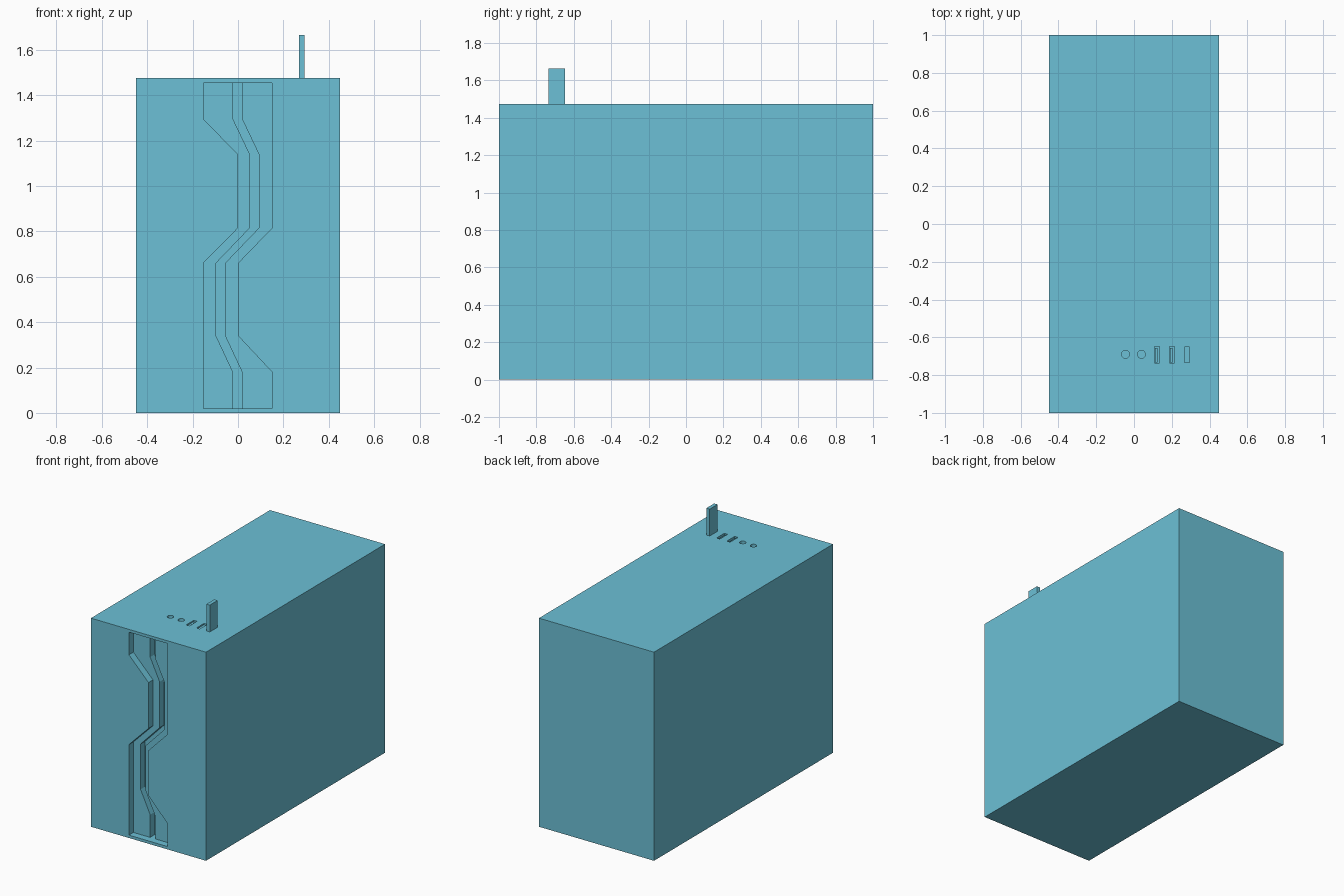
import bpy, bmesh, math

if "Cube" in bpy.data.objects:
    bpy.data.objects.remove(bpy.data.objects["Cube"])

W, D, H = 0.9, 2.0, 1.475
blue = bpy.data.materials.new("blue_casing")
blue.diffuse_color = (0.15, 0.53, 0.67, 1)
blue.use_nodes = True
blue.node_tree.nodes["Principled BSDF"].inputs["Base Color"].default_value = blue.diffuse_color


def finish(name, bm):
    bmesh.ops.recalc_face_normals(bm, faces=bm.faces)
    me = bpy.data.meshes.new(name)
    bm.to_mesh(me)
    bm.free()
    me.materials.append(blue)
    ob = bpy.data.objects.new(name, me)
    bpy.context.collection.objects.link(ob)
    return ob


def block(name, x0, x1, y0, y1, z0, z1):
    bm = bmesh.new()
    bmesh.ops.create_cube(bm, size=1)
    for v in bm.verts:
        v.co = (x1 if v.co.x > 0 else x0, y1 if v.co.y > 0 else y0, z1 if v.co.z > 0 else z0)
    return finish(name, bm)


def prism(name, outline, y0, y1):
    bm = bmesh.new()
    face = bm.faces.new([bm.verts.new((x, y0, z)) for x, z in outline])
    ext = bmesh.ops.extrude_face_region(bm, geom=[face])["geom"]
    moved = [v for v in ext if isinstance(v, bmesh.types.BMVert)]
    bmesh.ops.translate(bm, verts=moved, vec=(0, y1 - y0, 0))
    return finish(name, bm)


def peg(name, x, y, r, z0, z1):
    bm = bmesh.new()
    bmesh.ops.create_cone(bm, cap_ends=True, segments=24, radius1=r, radius2=r, depth=z1 - z0)
    bmesh.ops.translate(bm, verts=bm.verts, vec=(x, y, (z0 + z1) / 2))
    return finish(name, bm)


def cut(target, cutter):
    cutter.hide_render = True
    mod = target.modifiers.new("cut", 'BOOLEAN')
    mod.operation, mod.solver, mod.object = 'DIFFERENCE', 'EXACT', cutter
    bpy.context.view_layer.objects.active = target
    bpy.ops.object.modifier_apply(modifier=mod.name)
    bpy.data.objects.remove(cutter, do_unlink=True)


# main case
case = block("case", -W / 2, W / 2, -D / 2, D / 2, 0, H)

# zigzag front recess, with a deeper groove running down it
levels = [1.455, 1.295, 1.14, 0.815, 0.66, 0.34, 0.18, 0.02]
left = [(-0.153, 1.455), (-0.153, 1.295), (0, 1.14), (0, 0.815), (-0.153, 0.66), (-0.153, 0.02)]
right = [(0.15, 0.02), (0.15, 0.18), (0, 0.34), (0, 0.66), (0.15, 0.815), (0.15, 1.455)]
cut(case, prism("recess_cutter", left + right, -1.1, -0.95))

centre = [-0.002, -0.002, 0.072, 0.072, -0.077, -0.077, -0.002, -0.002]
path = list(zip(centre, levels))
groove = [(x - 0.02, z) for x, z in path] + [(x + 0.02, z) for x, z in reversed(path)]
cut(case, prism("groove_cutter", groove, -0.97, -0.90))

# round sockets and plug slots in the top
PY0, PY1 = -0.735, -0.648
for x in (-0.045, 0.039):
    cut(case, peg("socket_cutter", x, -0.69, 0.021, H - 0.03, H + 0.05))
for x in (0.121, 0.202):
    cut(case, block("slot_cutter", x - 0.013, x + 0.013, PY0, PY1, H - 0.05, H + 0.05))
    # contact tongue inside the slot
    block("slot_tongue", x - 0.011, x + 0.003, PY0 + 0.002, PY1 - 0.008, H - 0.051, H - 0.008)

# plugged-in stick
block("plug_stick", 0.268, 0.294, PY0, PY1, H - 0.02, 1.665)
